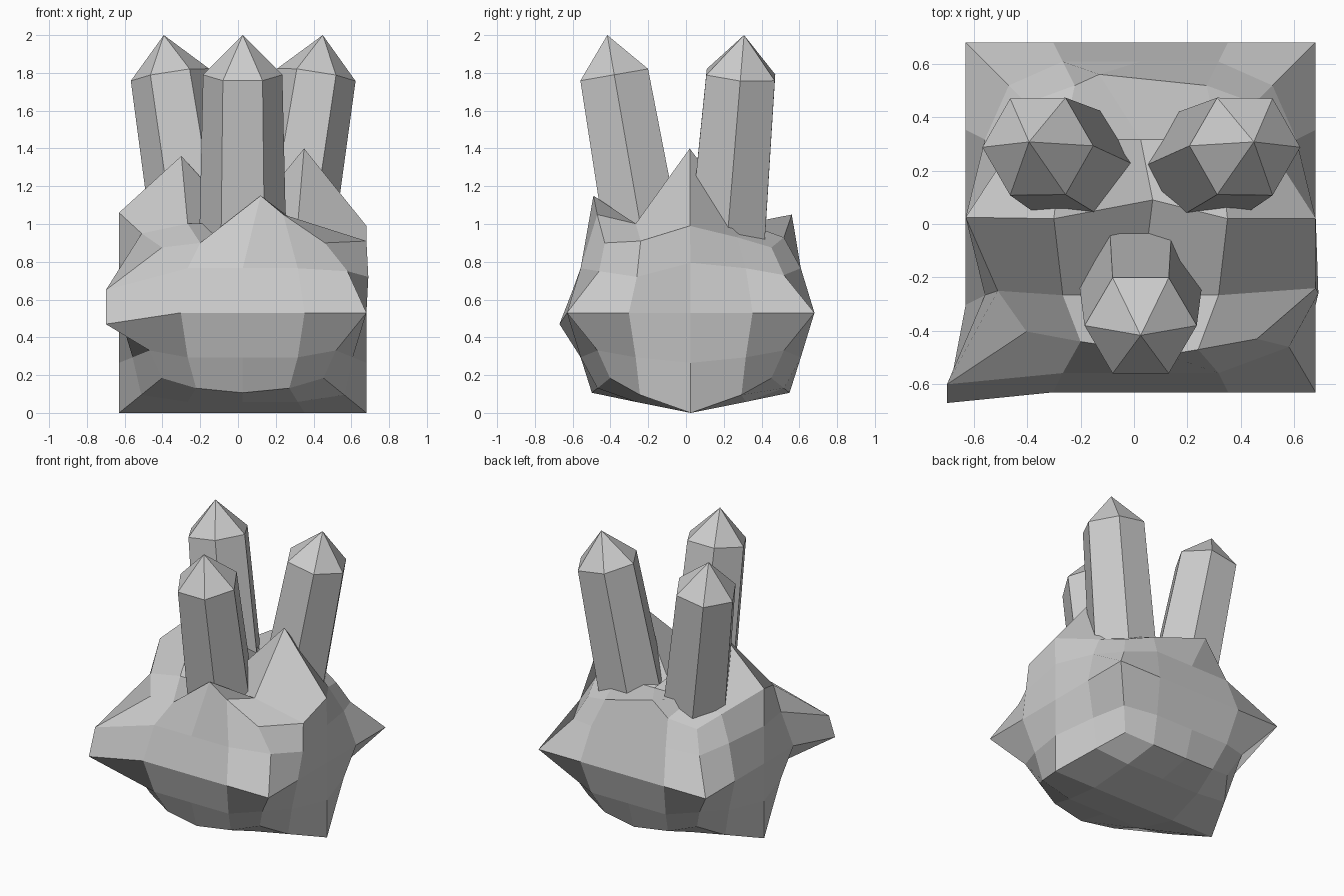
import bpy, bmesh
from mathutils import Vector

if "Cube" in bpy.data.objects:
    bpy.data.objects.remove(bpy.data.objects["Cube"])


def finish(bm, name):
    bmesh.ops.recalc_face_normals(bm, faces=bm.faces[:])
    mesh = bpy.data.meshes.new(name)
    bm.to_mesh(mesh)
    bm.free()
    obj = bpy.data.objects.new(name, mesh)
    bpy.context.collection.objects.link(obj)
    return obj


# Faceted rock: 4x4x4 grid cube, rounded except on two mid planes, with pulled peaks
PULLED = {
    (1, 0, 2): (.35, .02, 1.40),       # right peak
    (-1, 0, 2): (-.30, .02, 1.36),     # left peak
    (0, -2, 2): (.12, -.49, 1.15),     # front peak
    (1, -2, 2): (.24, -.47, 1.05),
    (0, 2, 2): (-.13, .56, 1.05),      # back peak
    (0, 0, 2): (.07, .09, .95),        # valley between crystals
    (2, 0, 2): (.68, .02, .99),
    (2, -1, 2): (.68, -.24, .91),
    (2, -2, 2): (.46, -.43, .90),
    (-1, -2, 2): (-.20, -.44, .90),
    (-2, -1, 2): (-.51, -.25, .95),
    (-2, -2, 1): (-.70, -.60, .65),    # front left spur
    (-2, -2, 0): (-.70, -.67, .47),
    (2, -1, 1): (.69, -.26, .72),
    (2, -2, 1): (.58, -.46, .75),
}
bm = bmesh.new()
bmesh.ops.create_cube(bm, size=2)
bmesh.ops.subdivide_edges(bm, edges=bm.edges[:], cuts=3, use_grid_fill=True)
for v in bm.verts:
    key = tuple(round(c * 2) for c in v.co)
    s = min(.89, 1.13 / v.co.length) if key[1] and key[2] else 1
    if abs(key[0]) == 2 and abs(key[1]) == 1 and key[2] == -2:
        s = .82                        # fuller lower end corners
    x, y, z = v.co * s
    v.co = PULLED.get(key, (.025 + .655 * x, .025 + .655 * y, .53 + .53 * z))
finish(bm, "rock_base")


# Six-sided crystals: leaning prism with a pointed cap
def crystal(name, base, shoulder):
    base, shoulder = Vector(base), Vector(shoulder)
    axis = (shoulder - base).normalized()
    side = (Vector((1, 0, 0)) - axis * axis.x).normalized()
    front = axis.cross(side)
    bm = bmesh.new()
    rings = []
    for centre, r in ((base, .235), (shoulder, .21)):
        ring = []
        for dx, dy in ((1, 0), (.5, .866), (-.5, .866), (-1, 0), (-.5, -.866), (.5, -.866)):
            ring.append(bm.verts.new(centre + side * dx * r + front * dy * r))
        rings.append(ring)
    tip = bm.verts.new(shoulder + axis * (2 - shoulder.z) / axis.z)
    low, high = rings
    bm.faces.new(low)
    for i in range(6):
        j = (i + 1) % 6
        bm.faces.new((low[i], low[j], high[j], high[i]))
        bm.faces.new((high[i], high[j], tip))
    finish(bm, name)


crystal("front_crystal", (.025, -.19, .7), (.025, -.38, 1.79))
crystal("back_left_crystal", (-.19, .20, .7), (-.36, .29, 1.79))
crystal("back_right_crystal", (.24, .20, .7), (.415, .29, 1.79))
